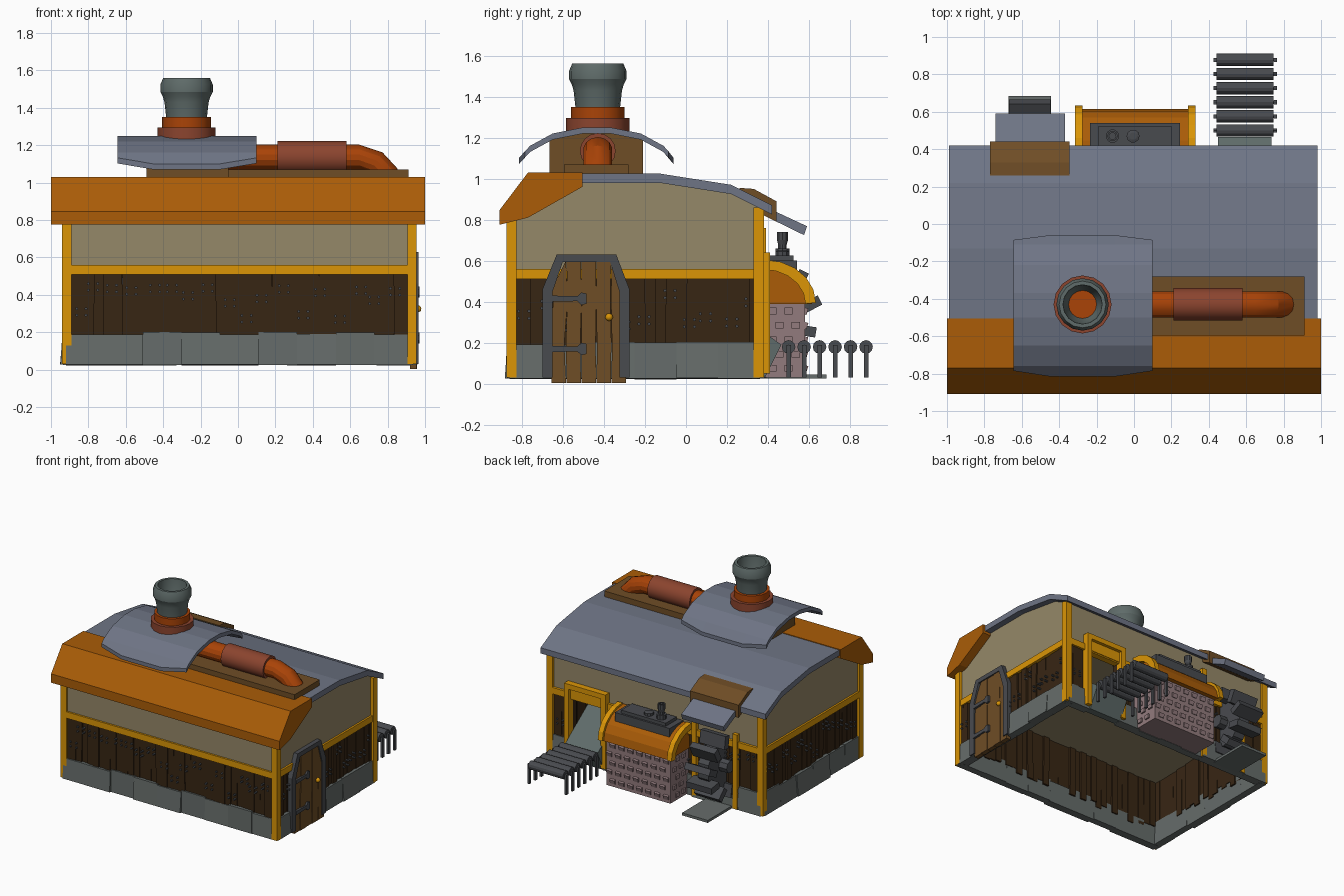
import bpy, bmesh, math, random
from mathutils import Vector, Matrix

if "Cube" in bpy.data.objects:
    bpy.data.objects.remove(bpy.data.objects["Cube"])

random.seed(4)
U = random.uniform


def mat(name, h):
    m = bpy.data.materials.new(name)
    m.diffuse_color = [(int(h[i:i + 2], 16) / 255) ** 2.2 for i in (0, 2, 4)] + [1]
    m.use_nodes = True
    m.node_tree.nodes["Principled BSDF"].inputs["Base Color"].default_value = m.diffuse_color
    return m


YEL, ORG, BRN = mat("yellow_wood", "DA940F"), mat("orange_roof", "A95D10"), mat("brown_wood", "6E4E2A")
DRK, BGE, SLT = mat("dark_wood", "3A2A1A"), mat("plaster", "948768"), mat("slate", "6E7484")
STN, IRN, PNK = mat("stone", "666C6A"), mat("iron", "4A4C50"), mat("pink_brick", "917A7C")
COP, RED, POT = mat("copper", "A84510"), mat("red_copper", "8A4632"), mat("pot_grey", "5F6B69")


def finish(name, bm, m, smooth=False):
    bmesh.ops.recalc_face_normals(bm, faces=bm.faces)
    me = bpy.data.meshes.new(name)
    bm.to_mesh(me)
    bm.free()
    me.materials.append(m)
    o = bpy.data.objects.new(name, me)
    bpy.context.collection.objects.link(o)
    if smooth:
        bpy.context.view_layer.objects.active = o
        o.select_set(True)
        bpy.ops.object.shade_smooth_by_angle(angle=math.radians(25))
        o.select_set(False)


def box(bm, lo, hi, rot=None):
    lo, hi = Vector(lo), Vector(hi)
    M = Matrix.Translation((lo + hi) / 2) @ (rot or Matrix()) @ Matrix.Diagonal((*(hi - lo), 1))
    bmesh.ops.create_cube(bm, size=1, matrix=M)


def loft(bm, rings, caps=True):
    vs = [[bm.verts.new(p) for p in r] for r in rings]
    n = len(vs[0])
    for a, b in zip(vs, vs[1:]):
        for i in range(n):
            bm.faces.new((a[i], a[(i + 1) % n], b[(i + 1) % n], b[i]))
    if caps:
        bm.faces.new(vs[0])
        bm.faces.new(vs[-1])


def prism(bm, yz, x0, x1):
    loft(bm, [[(x, y, z) for y, z in yz] for x in (x0, x1)])


def lathe(bm, cx, cy, rz, n=14, caps=False):
    loft(bm, [[(cx + r * math.cos(i * math.tau / n), cy + r * math.sin(i * math.tau / n), z)
               for i in range(n)] for r, z in rz], caps)


def rod(bm, p, q, r, n=8):
    d = Vector(q) - Vector(p)
    M = Matrix.Translation((Vector(p) + Vector(q)) / 2) @ d.to_track_quat('Z', 'Y').to_matrix().to_4x4()
    bmesh.ops.create_cone(bm, cap_ends=True, segments=n, radius1=r, radius2=r, depth=d.length, matrix=M)


def shell(top, t):
    return top + [(y, z - t) for y, z in reversed(top)]


def solid(name, m, yz, x0, x1):
    bm = bmesh.new()
    prism(bm, yz, x0, x1)
    finish(name, bm, m)


def single(name, m, lo, hi):
    bm = bmesh.new()
    box(bm, lo, hi)
    finish(name, bm, m)


XL, XR, YF, YB = -.94, .955, -.875, .38

# timber frame: corner posts, wheel-bay posts, rails, loading hatch frame
bm = bmesh.new()
for x in (XL, XR - .05):
    box(bm, (x, YF, .03), (x + .05, YF + .05, .8))
    box(bm, (x, YB - .05, .03), (x + .05, YB, .86))
for x in (XL, XR - .06):
    box(bm, (x, YF, .51), (x + .05, YB, .56))
box(bm, (XL, YF, .51), (XR, YF + .05, .56))
box(bm, (XL, YB - .05, .51), (XR, YB, .56))
box(bm, (-.72, YB - .05, .03), (-.68, YB + .01, .62))
box(bm, (-.36, YB - .05, .03), (-.32, YB + .01, .76))
for x in (.42, .74):
    box(bm, (x, YB - .05, .05), (x + .04, YB + .03, .64))
box(bm, (.42, YB - .05, .6), (.78, YB + .03, .64))
box(bm, (.42, YB - .05, .52), (.78, YB + .005, .62))
finish("timber_frame", bm, YEL)

# upper storey, solid plaster block under the roof
solid("plaster_walls", BGE, [(-.86, .53), (.36, .53), (.36, .87), (.22, .93), (-.12, .985), (-.74, .985), (-.86, .83)],
      -.925, .93)

# stone footing, planks and nail heads, run along each wall segment
stone, plank, nail = bmesh.new(), bmesh.new(), bmesh.new()


def wall(p, q):
    p, q = Vector((*p, 0)), Vector((*q, 0))
    L, d = (q - p).length, (q - p).normalized()
    W = Matrix.Translation(p) @ Matrix.Rotation(math.atan2(d.y, d.x), 4, 'Z')
    for bm, step in ((stone, .2), (plank, .05)):
        n, old = max(1, round(L / step)), set(bm.verts)
        for i in range(n):
            a, b = L * i / n, L * (i + 1) / n
            if bm is stone:
                box(bm, (a, U(-.02, -.004), .025), (b, .05, U(.185, .205)), Matrix.Rotation(U(-.1, .02), 4, 'X'))
            else:
                box(bm, (a - .001, U(-.002, .018), U(.12, .17)), (b + .001, .045 + U(0, .02), .535),
                    Matrix.Rotation(U(-.012, .012), 4, 'Y'))
        bmesh.ops.transform(bm, matrix=W, verts=[v for v in bm.verts if v not in old])
    for i in range(int(L / .1)):
        a, z = (i + U(.2, .6)) * .1, U(.25, .44)
        for dx in (0, .05):
            for dz in (0, .035):
                if L - .03 > a + dx:
                    rod(nail, W @ Vector((a + dx, -.01, z + dz)), W @ Vector((a + dx, .02, z + dz)), .008, 6)


wall((-.92, -.86), (.935, -.86))
wall((.935, -.86), (.935, .36))
wall((-.925, .36), (-.925, -.86))
wall((.93, .365), (.74, .365))
wall((.46, .365), (-.92, .365))
finish("stone_footing", stone, STN)
finish("wall_planks", plank, DRK)
finish("nail_heads", nail, IRN)

# main roof
solid("main_roof", SLT, shell([(-.52, 1.025), (-.13, 1.025), (.22, .97), (.42, .87)], .045), -.99, .98)
solid("front_roof", ORG, [(-.91, .775), (-.91, .845), (-.77, 1.03), (-.505, 1.03), (-.505, .96), (-.77, .81)], -1, 1)

# roof ridge box, arched chimney cover
single("pipe_base", BRN, (-.05, -.595, 1.0), (.912, -.28, 1.07))
solid("chimney_base", BRN, [(-.665, .98), (-.665, 1.19), (-.5, 1.225), (-.37, 1.225), (-.21, 1.19), (-.21, .98)],
      -.49, -.05)
cover = [(-.815, 1.1), (-.76, 1.16), (-.65, 1.22), (-.5, 1.25), (-.37, 1.25), (-.22, 1.22), (-.11, 1.16), (-.06, 1.1)]
trim = [(-.785, 1.133)] + cover[1:-1] + [(-.085, 1.133)]
bm = bmesh.new()
loft(bm, [[(x, y, z) for y, z in shell(c, .03)]
          for x, c in ((-.645, trim), (-.45, cover), (-.1, cover), (.1, trim))])
finish("chimney_cover", bm, SLT)

# chimney collars, pot, flue
CX, CY = -.275, -.43
bm = bmesh.new()
lathe(bm, CX, CY, [(.155, 1.22), (.155, 1.295), (.1, 1.295)], 16, True)
finish("chimney_collar", bm, RED, True)
bm = bmesh.new()
lathe(bm, CX, CY, [(.13, 1.28), (.13, 1.35), (.06, 1.35)], 16, True)
lathe(bm, CX, CY, [(.08, 1.35), (.08, 1.4)], 16, True)
finish("chimney_flue", bm, COP, True)
bm = bmesh.new()
lathe(bm, CX, CY, [(.108, 1.34), (.118, 1.43), (.127, 1.46), (.14, 1.485), (.14, 1.525), (.125, 1.56),
                   (.105, 1.56), (.1, 1.48), (.075, 1.4)], 16)
finish("chimney_pot", bm, POT, True)

# roof pipe with bent end, and sleeve
bm = bmesh.new()
rings = []
for x, z, t in ((-.06, 1.135, 0), (.65, 1.135, 0), (.735, 1.105, .6), (.79, 1.05, 1.2), (.8, 1.0, 1.4)):
    rings.append([(x + .068 * math.cos(a) * math.sin(t), CY + .072 * math.sin(a), z + .068 * math.cos(a) * math.cos(t))
                  for a in (i * math.tau / 14 for i in range(14))])
loft(bm, rings)
finish("roof_pipe", bm, COP, True)
bm = bmesh.new()
rod(bm, (.21, CY, 1.135), (.58, CY, 1.135), .087, 16)
finish("pipe_sleeve", bm, RED, True)

# side door
out = [(-.7, .03), (-.7, .46), (-.63, .63), (-.34, .63), (-.275, .46), (-.275, .03)]
inn = [(-.65, .03), (-.65, .45), (-.6, .595), (-.37, .595), (-.325, .45), (-.325, .03)]
bm = bmesh.new()
for i in range(5):
    prism(bm, [out[i], out[i + 1], inn[i + 1], inn[i]], .91, .965)
finish("door_frame", bm, IRN)
bm = bmesh.new()
for i in range(5):
    a, b = -.655 + i * .073, min(-.585 + i * .073, -.29)
    ta, tb = .46 if i == 0 else .6, .46 if i == 4 else .6
    j = U(-.008, .008)
    prism(bm, [(a, .003), (a + j, .2), (a - j, .4), (a, ta), (b, tb), (b - j, .4), (b + j, .2), (b, .003)],
          .92, .953 + U(0, .008))
finish("door_planks", bm, BRN)
bm = bmesh.new()
for z in (.17, .415):
    prism(bm, [(-.655, z - .015), (-.655, z + .015), (-.53, z + .012), (-.51, z + .03), (-.485, z + .025),
               (-.485, z - .025), (-.51, z - .03), (-.53, z - .012)], .94, .97)
finish("door_hinges", bm, IRN)
bm = bmesh.new()
bmesh.ops.create_icosphere(bm, subdivisions=2, radius=.019, matrix=Matrix.Translation((.962, -.375, .325)))
finish("door_knob", bm, YEL, True)

# rear kiln: brick body, domed hood, ribs, vent box
single("kiln_body", PNK, (-.27, .35, .03), (.29, .58, .41))
bm = bmesh.new()
for r in range(5):
    z = .075 + r * .07
    for c in range(7):
        x = -.235 + c * .078 + (r % 2) * .03
        box(bm, (x - .022, .565, z - .016), (x + .022, .592, z + .016), Matrix.Rotation(-.3, 4, 'X'))
    for s in (-.27, .29):
        for y in (.42, .5):
            yy = y + (r % 2) * .035
            box(bm, (s - .012, yy - .02, z - .016), (s + .012, yy + .02, z + .016))
finish("kiln_bricks", bm, PNK)
arc = [(.375 + .25 * math.sin(i * math.pi / 10), .39 + .21 * math.cos(i * math.pi / 10)) for i in range(6)]
solid("kiln_hood", ORG, [(.35, .39)] + [(.37 + (y - .375) * .98, .39 + (z - .39) * .96) for y, z in arc], -.28, .3)
bm = bmesh.new()
low = [(.375 + (y - .375) * .83, .39 + (z - .39) * .8) for y, z in reversed(arc)]
for x in (-.315, .29):
    prism(bm, [(y + .008, z + .005) for y, z in arc] + low, x, x + .04)
finish("kiln_ribs", bm, YEL)
bm = bmesh.new()
box(bm, (-.235, .37, .5), (.245, .54, .6))
box(bm, (-.19, .39, .59), (.2, .525, .625))
lathe(bm, -.115, .47, [(.036, .62), (.036, .66), (.022, .66), (.022, .68), (.028, .7), (.028, .74),
                       (.018, .74), (.018, .66)], 10)
lathe(bm, -.005, .47, [(.035, .62), (.035, .645), (.02, .65)], 10, True)
finish("vent_box", bm, IRN)

# water wheel, base plate and its small roof
bm = bmesh.new()
WY, WZ = .4, .36
rod(bm, (-.6, WY, WZ), (-.51, WY, WZ), .185, 10)
rod(bm, (-.67, WY, WZ), (-.445, WY, WZ), .05)
for i in range(10):
    a = math.radians(7 + 36 * i)
    c = Vector((-.557, WY + .21 * math.cos(a), WZ + .21 * math.sin(a)))
    h = Vector((.11, .05, .025))
    box(bm, c - h, c + h, Matrix.Rotation(a + .35, 4, 'X'))
finish("water_wheel", bm, IRN)
single("wheel_plate", STN, (-.67, .36, .025), (-.445, .685, .045))
solid("wheel_roof_cap", BRN, [(.26, .955), (.33, .95), (.44, .89), (.44, .79), (.26, .88)], -.77, -.345)
solid("wheel_roof", SLT, [(.36, .875), (.59, .768), (.575, .725), (.36, .83)], -.74, -.37)

# loading chute and roller conveyor
solid("chute", POT, [(.465, .19), (.12, .44), (.12, .39), (.33, .24), (.33, .03), (.385, .03)], .45, .735)
roll, leg = bmesh.new(), bmesh.new()
for i in range(6):
    y = .5 + i * .0755
    rod(roll, (.44, y, .18), (.745, y, .18), .033, 12)
    rod(leg, (.425, y, .18), (.765, y, .18), .011, 6)
    for x in (.432, .757):
        box(leg, (x - .008, y - .011, .03), (x + .008, y + .011, .19))
finish("conveyor_rollers", roll, IRN, True)
finish("conveyor_legs", leg, IRN)

# stand on the ground: lift nothing, every foot already meets z = 0 at the door sill
